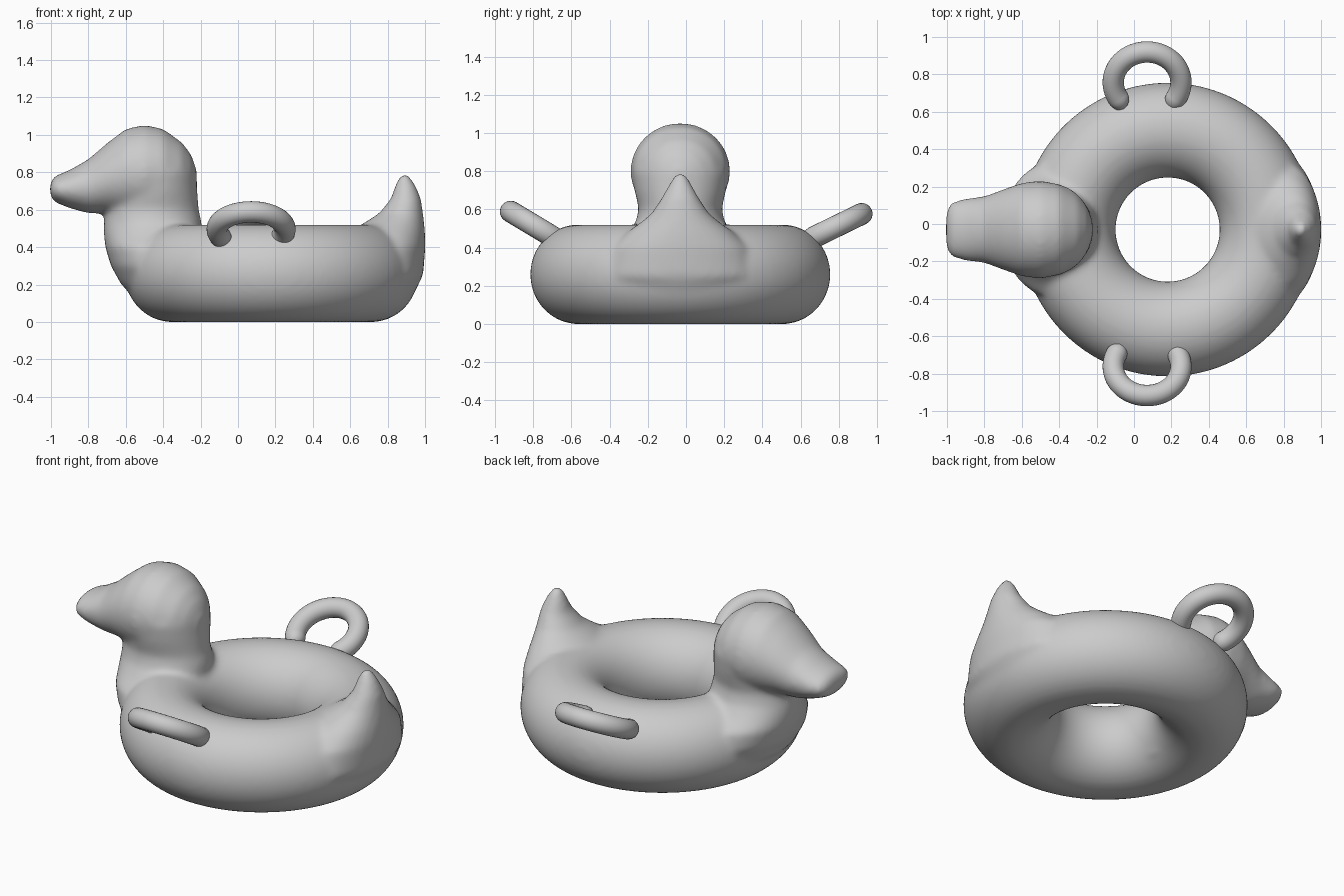
import bpy, bmesh, math
from mathutils import Vector

if "Cube" in bpy.data.objects:
    bpy.data.objects.remove(bpy.data.objects["Cube"])

CY = -0.03   # centre line of the duck


def skin(bm, loops, closed=False):
    """Bridge a list of point loops into a tube, capped unless closed."""
    rings = [[bm.verts.new(p) for p in loop] for loop in loops]
    n = len(rings[0])
    count = len(rings)
    for i in range(count if closed else count - 1):
        a, b = rings[i], rings[(i + 1) % count]
        for k in range(n):
            bm.faces.new((a[k], a[(k + 1) % n], b[(k + 1) % n], b[k]))
    if not closed:
        bm.faces.new(rings[0])
        bm.faces.new(rings[-1])


def circle(n=40):
    return [(math.cos(2 * math.pi * k / n), math.sin(2 * math.pi * k / n)) for k in range(n)]


def loft_z(bm, sections):
    """Sections: z, centre x, radius x, radius y."""
    skin(bm, [[(cx + rx * c, CY + ry * s, z) for c, s in circle()] for z, cx, rx, ry in sections])


def loft_x(bm, sections):
    """Sections: x, centre z, radius y, radius z."""
    skin(bm, [[(x, CY + ry * c, cz + rz * s) for c, s in circle()] for x, cz, ry, rz in sections])


def finish(name, bm):
    bmesh.ops.recalc_face_normals(bm, faces=bm.faces)
    me = bpy.data.meshes.new(name)
    bm.to_mesh(me)
    bm.free()
    for p in me.polygons:
        p.use_smooth = True
    ob = bpy.data.objects.new(name, me)
    bpy.context.collection.objects.link(ob)
    return ob


bm = bmesh.new()

# swim ring
R, RH, RV = 0.532, 0.254, 0.261
skin(bm, [[(0.18 + (R + RH * c) * ca, CY + (R + RH * c) * sa, 0.26 + RV * s)
           for c, s in circle()] for ca, sa in circle(96)], closed=True)

# chest and neck
loft_z(bm, [(0.08, -0.33, 0.17, 0.22), (0.2, -0.39, 0.235, 0.34), (0.3, -0.43, 0.25, 0.37),
            (0.4, -0.45, 0.26, 0.35), (0.47, -0.455, 0.263, 0.28), (0.53, -0.455, 0.262, 0.235),
            (0.6, -0.46, 0.25, 0.217), (0.7, -0.46, 0.243, 0.24), (0.8, -0.46, 0.237, 0.252),
            (0.88, -0.46, 0.2, 0.22)])

# head and beak
loft_x(bm, [(-1.005, 0.71, 0.09, 0.035), (-0.98, 0.71, 0.145, 0.07), (-0.9, 0.71, 0.167, 0.102),
            (-0.8, 0.725, 0.178, 0.145), (-0.7, 0.768, 0.215, 0.188), (-0.6, 0.797, 0.25, 0.235),
            (-0.5, 0.8, 0.262, 0.254), (-0.4, 0.8, 0.243, 0.232), (-0.3, 0.78, 0.185, 0.18),
            (-0.25, 0.77, 0.12, 0.125), (-0.22, 0.76, 0.04, 0.05)])

# tail
loft_z(bm, [(0.15, 0.77, 0.17, 0.3), (0.25, 0.79, 0.2, 0.4), (0.4, 0.79, 0.212, 0.36),
            (0.48, 0.8, 0.2, 0.28), (0.53, 0.835, 0.16, 0.21), (0.58, 0.872, 0.118, 0.15),
            (0.66, 0.898, 0.08, 0.098), (0.73, 0.895, 0.055, 0.06), (0.785, 0.89, 0.025, 0.028)])

# blend the body into one inflated skin
body = finish("duck_ring_body", bm)
rem = body.modifiers.new("blend", 'REMESH')
rem.mode = 'VOXEL'
rem.voxel_size = 0.016
rem.use_smooth_shade = True
smo = body.modifiers.new("soften", 'SMOOTH')
smo.factor = 0.5
smo.iterations = 14


# side handles: open rings tilted upwards, with rounded ends
def handle(name, side, cy, cz, tilt, sweep):
    u = Vector((1, 0, 0))
    v = Vector((0, side * math.cos(tilt), math.sin(tilt)))
    w = u.cross(v)
    centre = Vector((0.07, cy, cz))
    tube, major, steps = 0.057, 0.181, 56
    ends = [(d, math.sqrt(1 - (1 - d) ** 2)) for d in (0.03, 0.2, 0.5, 1.0)]
    cap = tube / major
    stations = [(-sweep + cap * d, r) for d, r in ends]
    a0 = sweep - cap
    stations += [(-a0 + 2 * a0 * i / steps, 1) for i in range(1, steps)]
    stations += [(sweep - cap * d, r) for d, r in reversed(ends)]
    loops = []
    for a, r in stations:
        out = u * math.sin(a) + v * math.cos(a)
        loops.append([centre + out * (major + tube * r * c) + w * (tube * r * s)
                      for c, s in circle(24)])
    b = bmesh.new()
    skin(b, loops)
    finish(name, b)


handle("handle_front", -1, -0.762, 0.495, math.radians(31), math.radians(136))
handle("handle_back", 1, 0.757, 0.497, math.radians(26), math.radians(142))
